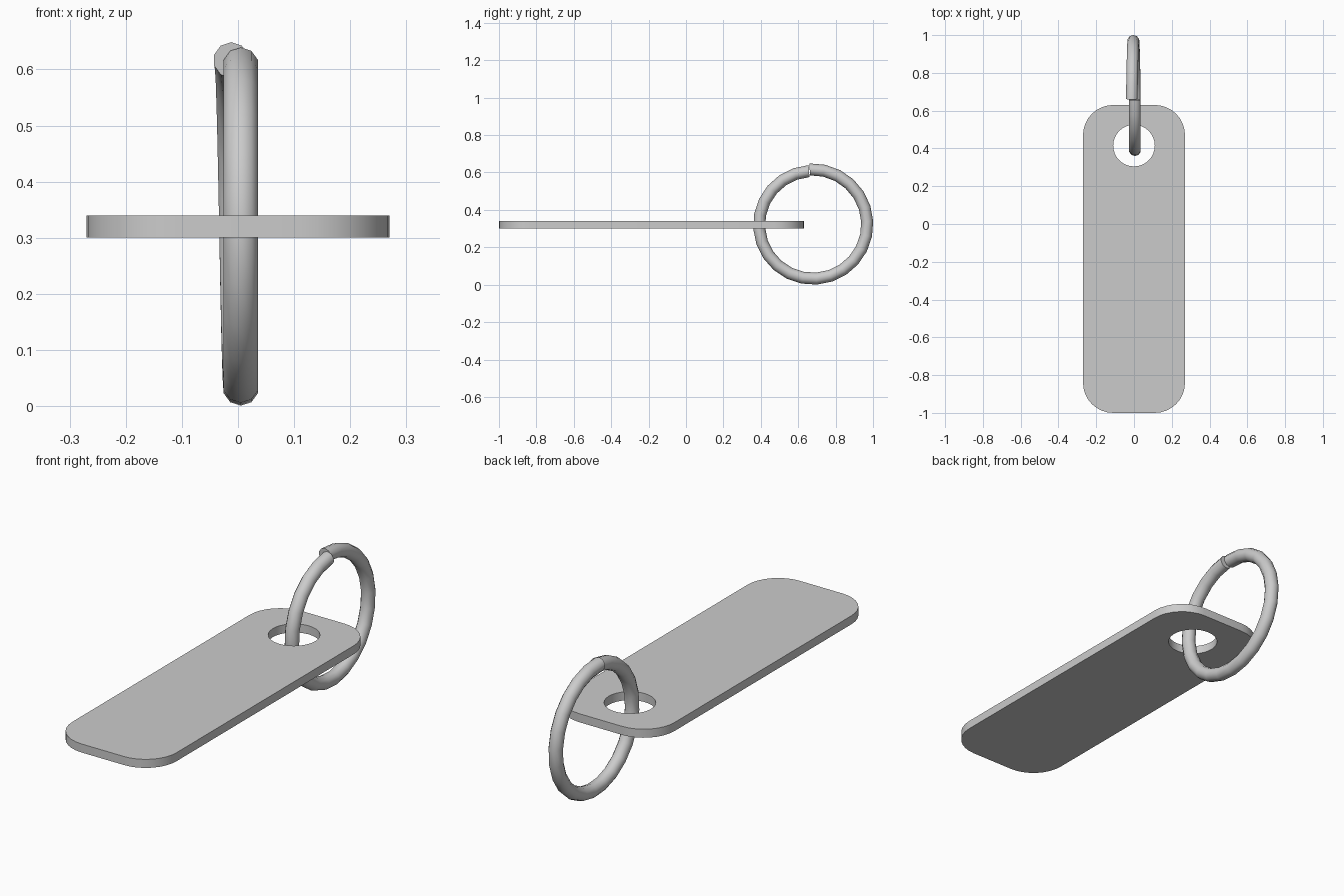
import bpy, bmesh
from math import cos, sin, pi, radians
from mathutils import Vector

cube = bpy.data.objects.get("Cube")
if cube:
    bpy.data.objects.remove(cube, do_unlink=True)

metal = bpy.data.materials.new("grey metal")
metal.use_nodes = True
GREY = (0.6, 0.6, 0.6, 1)
metal.diffuse_color = GREY
metal.node_tree.nodes["Principled BSDF"].inputs["Base Color"].default_value = GREY


def finish(bm, name, angle):
    bmesh.ops.recalc_face_normals(bm, faces=bm.faces)
    mesh = bpy.data.meshes.new(name)
    bm.to_mesh(mesh)
    bm.free()
    mesh.materials.append(metal)
    obj = bpy.data.objects.new(name, mesh)
    bpy.context.collection.objects.link(obj)
    bpy.ops.object.select_all(action='DESELECT')
    obj.select_set(True)
    bpy.context.view_layer.objects.active = obj
    bpy.ops.object.shade_smooth_by_angle(angle=radians(angle))
    return obj


def arc(cx, cy, r, start, sweep, steps):
    return [(cx + r * cos(start + sweep * i / steps),
             cy + r * sin(start + sweep * i / steps)) for i in range(steps + 1)]


# Flat tag: rounded rectangle outline with a round hole, extruded upwards
HALF_W, Y0, Y1, CORNER = 0.27, -1.0, 0.63, 0.16
Z0, Z1 = 0.30, 0.34
outline = []
for i, (sx, cy) in enumerate([(1, Y1 - CORNER), (-1, Y1 - CORNER),
                              (-1, Y0 + CORNER), (1, Y0 + CORNER)]):
    outline += arc(sx * (HALF_W - CORNER), cy, CORNER, i * pi / 2, pi / 2, 8)
hole = arc(0, 0.415, 0.11, 0, 2 * pi, 32)[:-1]

bm = bmesh.new()
edges = []
for loop in (outline, hole):
    vs = [bm.verts.new((x, y, Z0)) for x, y in loop]
    edges += [bm.edges.new((vs[i - 1], vs[i])) for i in range(len(vs))]
bmesh.ops.triangle_fill(bm, edges=edges, use_beauty=True)
ext = bmesh.ops.extrude_face_region(bm, geom=bm.faces[:], use_keep_orig=True)
bmesh.ops.translate(bm, vec=(0, 0, Z1 - Z0),
                    verts=[e for e in ext["geom"] if isinstance(e, bmesh.types.BMVert)])
finish(bm, "tag", 40)

# Split ring: tube swept almost one turn, the rear end drifting sideways
CY, CZ, R, TUBE, STEPS, SIDES = 0.679, 0.32, 0.288, 0.032, 24, 10
bm = bmesh.new()
rings = []
for i in range(STEPS + 1):
    t = i / STEPS
    a = radians(94.2) + t * radians(359.2)
    drift = max(0, (t - 0.5) / 0.5)
    out = Vector((0, cos(a), sin(a)))
    centre = Vector((0.005 - 0.017 * drift, CY, CZ)) + out * (R + 0.009 * drift ** 2)
    rings.append([bm.verts.new(centre + out * TUBE * cos(2 * pi * k / SIDES)
                               + Vector((TUBE * sin(2 * pi * k / SIDES), 0, 0)))
                  for k in range(SIDES)])
for a, b in zip(rings, rings[1:]):
    for k in range(SIDES):
        bm.faces.new((a[k - 1], a[k], b[k], b[k - 1]))
bm.faces.new(rings[0])
bm.faces.new(rings[-1])
finish(bm, "split_ring", 50)
